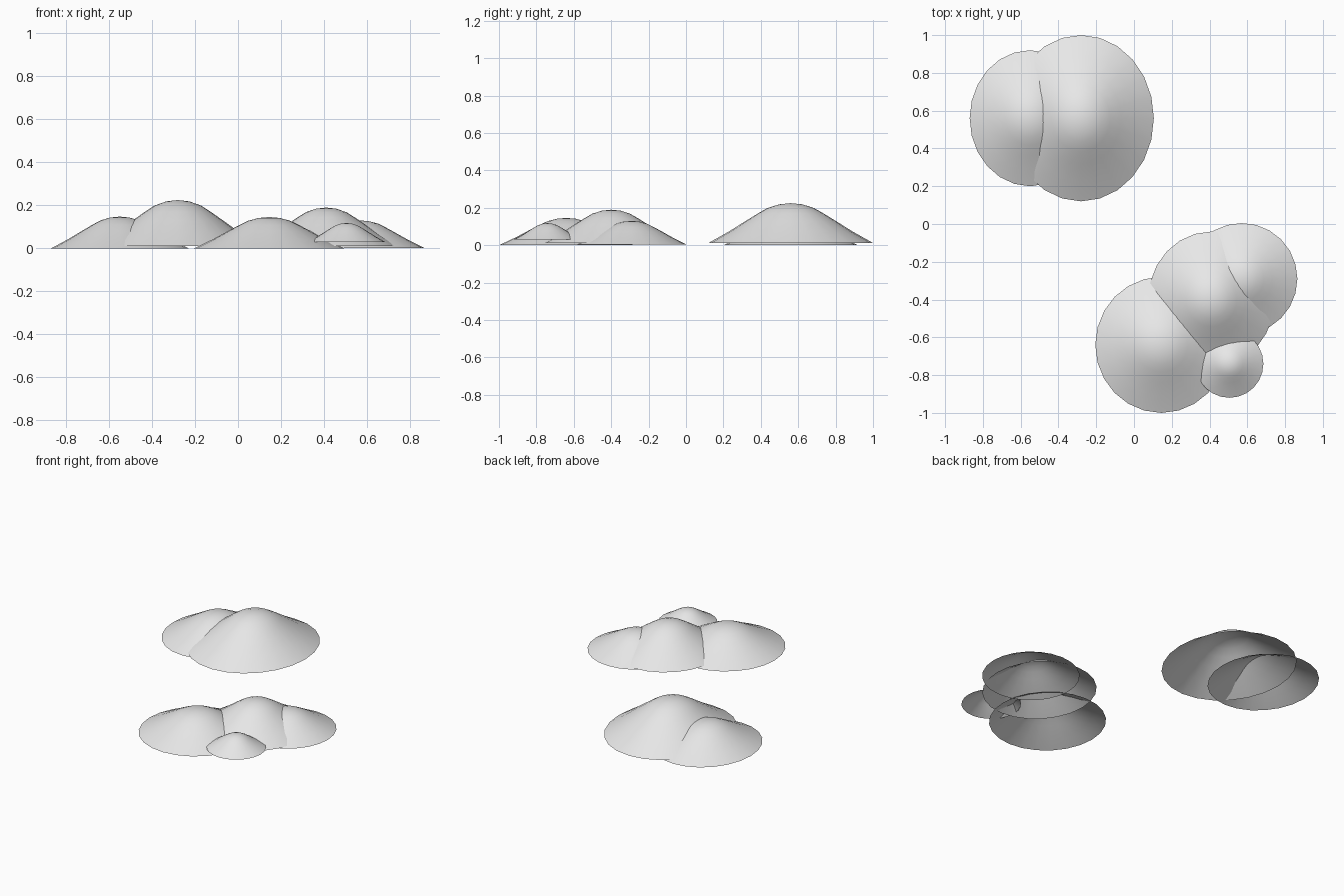
import bpy, bmesh, math

cube = bpy.data.objects.get("Cube")
if cube:
    bpy.data.objects.remove(cube, do_unlink=True)

# One pale grey for every mound
grey = bpy.data.materials.new("pale_grey")
grey.use_nodes = True
colour = (0.8, 0.8, 0.8, 1.0)
grey.diffuse_color = colour
grey.node_tree.nodes["Principled BSDF"].inputs["Base Color"].default_value = colour

# Bell profile from rim to crown: (radius, height), both as fractions
PROFILE = [(1, 0), (0.75, 0.29), (0.55, 0.55), (0.4, 0.74), (0.28, 0.88), (0.14, 0.97)]
SIDES = 24


def mound(name, centre, radii, base, top):
    """Open-bottomed bell-shaped mound with an oval rim."""
    bm = bmesh.new()
    rings = []
    for r, h in PROFILE:
        ring = []
        for i in range(SIDES):
            a = math.tau * i / SIDES
            ring.append(bm.verts.new((radii[0] * r * math.cos(a),
                                      radii[1] * r * math.sin(a),
                                      base + (top - base) * h)))
        rings.append(ring)
    crown = bm.verts.new((0, 0, top))
    for i in range(SIDES):
        j = (i + 1) % SIDES
        for low, high in zip(rings, rings[1:]):
            bm.faces.new((low[i], low[j], high[j], high[i]))
        bm.faces.new((rings[-1][i], rings[-1][j], crown))
    for f in bm.faces:
        f.smooth = True
    mesh = bpy.data.meshes.new(name)
    bm.to_mesh(mesh)
    bm.free()
    mesh.materials.append(grey)
    obj = bpy.data.objects.new(name, mesh)
    obj.location = (centre[0], centre[1], 0)
    bpy.context.collection.objects.link(obj)


# Rear pair
mound("rear_large_mound", (-0.28, 0.56), (0.385, 0.44), 0.012, 0.225)
mound("rear_side_mound", (-0.55, 0.56), (0.32, 0.36), 0.0, 0.148)

# Front cluster
mound("front_right_mound", (0.145, -0.64), (0.35, 0.36), 0.0, 0.146)
mound("front_middle_mound", (0.41, -0.40), (0.335, 0.36), 0.012, 0.19)
mound("front_left_mound", (0.57, -0.29), (0.295, 0.295), 0.003, 0.13)
mound("front_small_mound", (0.505, -0.74), (0.18, 0.18), 0.03, 0.118)
